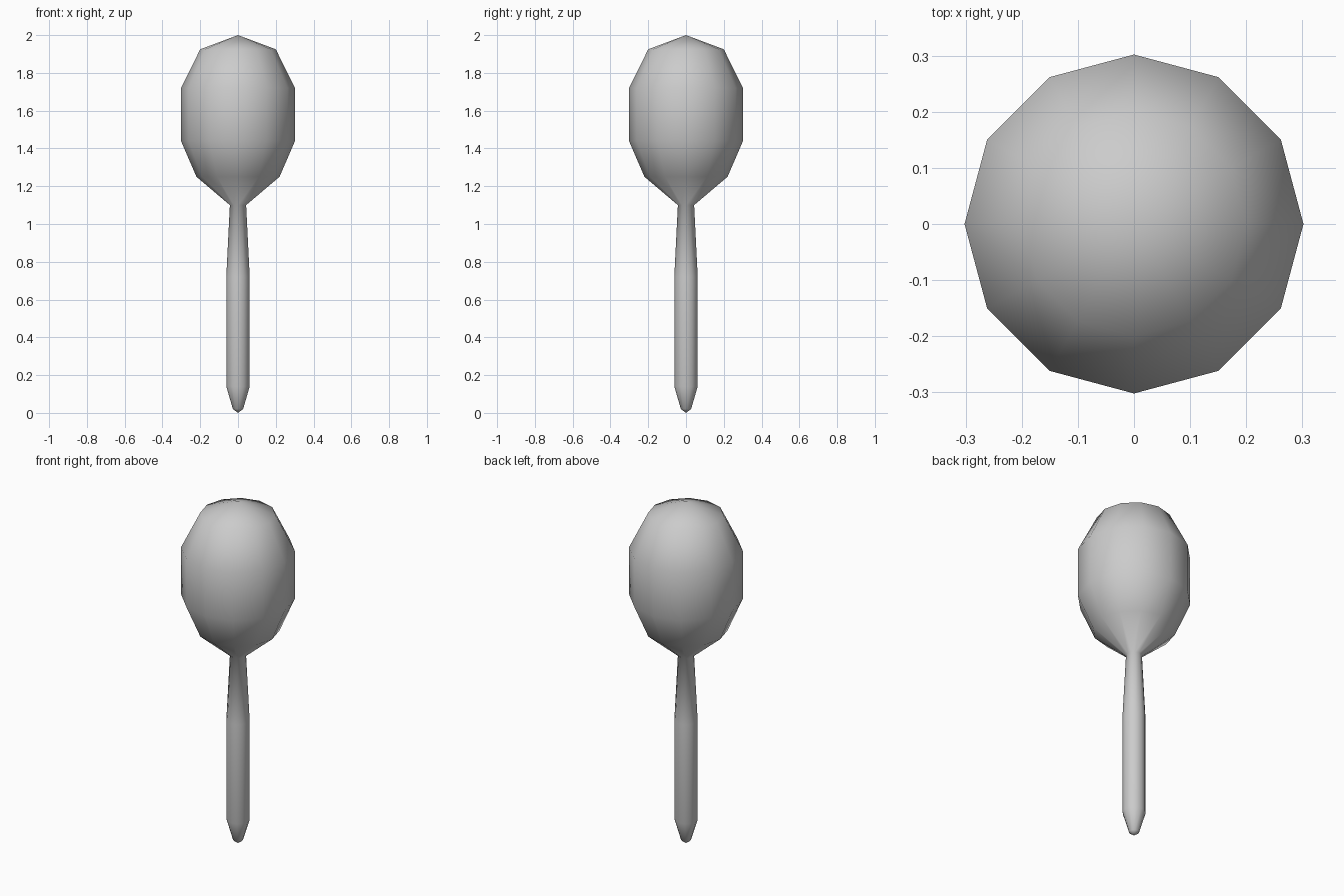
import bpy, bmesh
from math import cos, sin, tau

if "Cube" in bpy.data.objects:
    bpy.data.objects.remove(bpy.data.objects["Cube"])

SIDES = 12
# Radius and height from the handle tip up to the crown
PROFILE = [(0.027, 0.02), (0.062, 0.14), (0.062, 0.72), (0.043, 1.10),
           (0.22, 1.25), (0.302, 1.44), (0.302, 1.72), (0.2, 1.925)]

bm = bmesh.new()
rings = [[bm.verts.new((r * cos(tau * i / SIDES), r * sin(tau * i / SIDES), z))
          for i in range(SIDES)] for r, z in PROFILE]

# Walls of the handle and head
for low, high in zip(rings, rings[1:]):
    for i in range(SIDES):
        j = (i + 1) % SIDES
        bm.faces.new((low[i], low[j], high[j], high[i]))

# Pointed caps at the foot and crown
foot = bm.verts.new((0, 0, 0))
crown = bm.verts.new((0, 0, 2))
for i in range(SIDES):
    j = (i + 1) % SIDES
    bm.faces.new((foot, rings[0][j], rings[0][i]))
    bm.faces.new((crown, rings[-1][i], rings[-1][j]))

for face in bm.faces:
    face.smooth = True
bmesh.ops.recalc_face_normals(bm, faces=bm.faces)

mesh = bpy.data.meshes.new("maraca")
bm.to_mesh(mesh)
bm.free()
bpy.context.collection.objects.link(bpy.data.objects.new("maraca", mesh))
